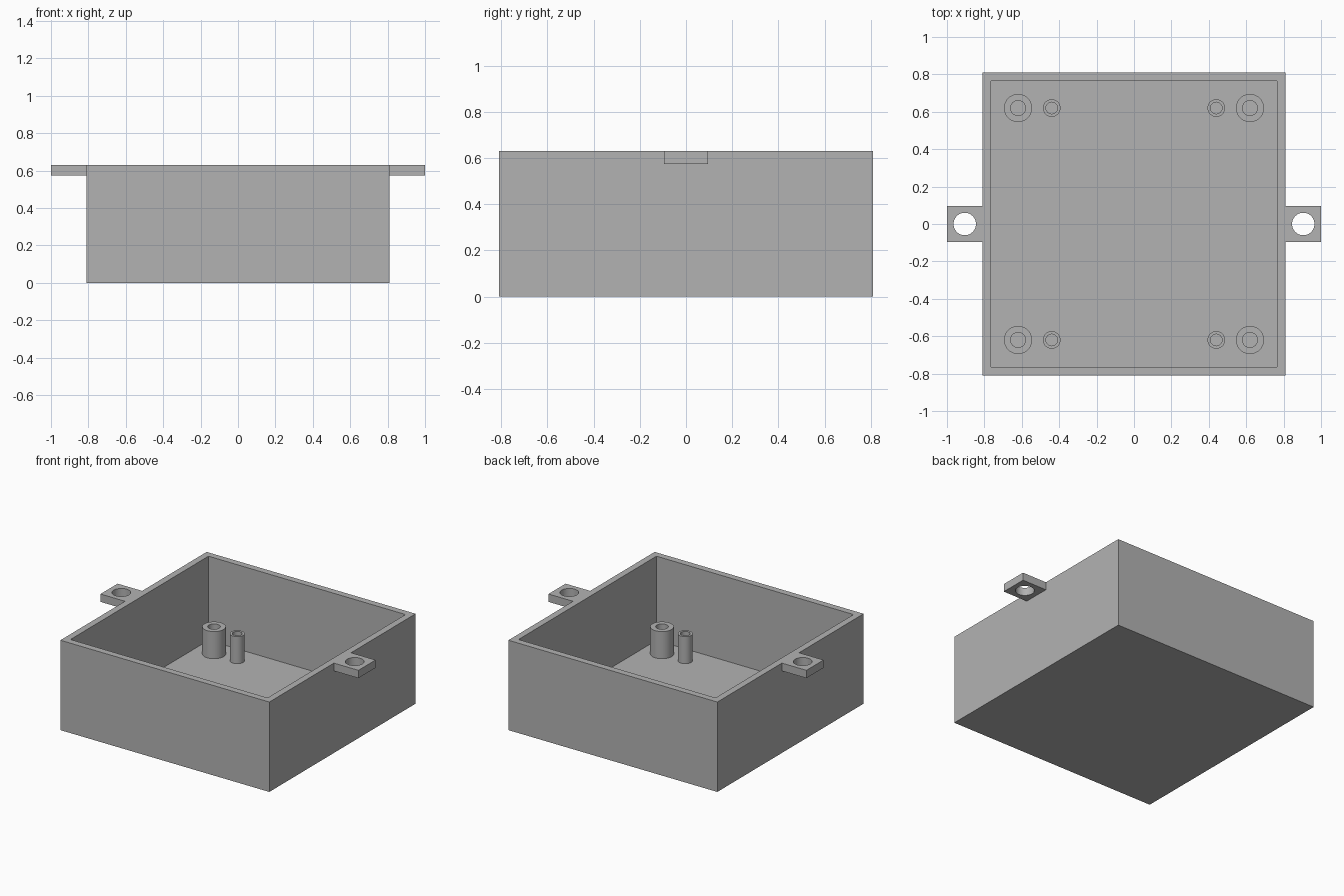
import bpy
import bmesh
from math import cos, sin, pi, radians

HALF, INNER, HEIGHT, FLOOR = 0.81, 0.745, 0.63, 0.04
POST_TOP = 0.23

old = bpy.data.objects.get("Cube")
if old:
    bpy.data.objects.remove(old, do_unlink=True)

grey = bpy.data.materials.new("plain grey")
grey.use_nodes = True
grey.diffuse_color = (0.45, 0.45, 0.45, 1)
grey.node_tree.nodes["Principled BSDF"].inputs["Base Color"].default_value = (0.45, 0.45, 0.45, 1)


def circle(x, y, r, n=48):
    return [(x + r * cos(2 * pi * i / n), y + r * sin(2 * pi * i / n)) for i in range(n)]


def rectangle(x0, x1, y0, y1):
    return [(x0, y0), (x1, y0), (x1, y1), (x0, y1)]


def pierced_solid(name, outlines, z0, z1):
    """Extrude an outer outline with an inner hole from z0 to z1."""
    curve = bpy.data.curves.new(name, "CURVE")
    curve.dimensions = "2D"
    curve.fill_mode = "BOTH"
    curve.extrude = (z1 - z0) / 2
    for points in outlines:
        spline = curve.splines.new("POLY")
        spline.points.add(len(points) - 1)
        for p, (x, y) in zip(spline.points, points):
            p.co = (x, y, 0, 1)
        spline.use_cyclic_u = True
    ob = bpy.data.objects.new(name, curve)
    ob.location.z = (z0 + z1) / 2
    bpy.context.collection.objects.link(ob)
    bpy.ops.object.select_all(action="DESELECT")
    ob.select_set(True)
    bpy.context.view_layer.objects.active = ob
    bpy.ops.object.convert(target="MESH")
    ob = bpy.context.view_layer.objects.active
    # Weld the caps to the sides
    bm = bmesh.new()
    bm.from_mesh(ob.data)
    bmesh.ops.remove_doubles(bm, verts=bm.verts, dist=0.0001)
    bmesh.ops.recalc_face_normals(bm, faces=bm.faces)
    bm.to_mesh(ob.data)
    bm.free()
    ob.data.materials.clear()
    ob.data.materials.append(grey)
    bpy.ops.object.shade_smooth_by_angle(angle=radians(30))
    return ob


# Open box: a block whose top is inset and pushed down to the floor
bm = bmesh.new()
bmesh.ops.create_cube(bm, size=1)
for v in bm.verts:
    v.co = (v.co.x * 2 * HALF, v.co.y * 2 * HALF, (v.co.z + 0.5) * HEIGHT)
bm.normal_update()
top = max(bm.faces, key=lambda f: f.calc_center_median().z)
bmesh.ops.inset_region(bm, faces=[top], thickness=HALF - INNER)
cavity = bmesh.ops.extrude_face_region(bm, geom=[top])["geom"]
for v in [g for g in cavity if isinstance(g, bmesh.types.BMVert)]:
    v.co.z = FLOOR
if top.is_valid:
    bmesh.ops.delete(bm, geom=[top], context="FACES_ONLY")
bmesh.ops.recalc_face_normals(bm, faces=bm.faces)
mesh = bpy.data.meshes.new("box_body")
bm.to_mesh(mesh)
bm.free()
mesh.materials.append(grey)
bpy.context.collection.objects.link(bpy.data.objects.new("box_body", mesh))

for sx, side in ((1, "left"), (-1, "right")):
    # Mounting ear with a screw hole
    x0, x1 = sorted((sx * HALF, sx * 1.0))
    pierced_solid(f"{side}_mounting_ear",
                  [rectangle(x0, x1, -0.095, 0.095), circle(sx * 0.905, 0, 0.06)],
                  0.575, HEIGHT)
    # Hollow posts in the corners
    for sy, end in ((-1, "front"), (1, "back")):
        y = sy * 0.62
        pierced_solid(f"{end}_{side}_screw_post",
                      [circle(sx * 0.62, y, 0.075), circle(sx * 0.62, y, 0.04)],
                      FLOOR, POST_TOP)
        pierced_solid(f"{end}_{side}_small_post",
                      [circle(sx * 0.44, y, 0.047), circle(sx * 0.44, y, 0.031)],
                      FLOOR, POST_TOP)
